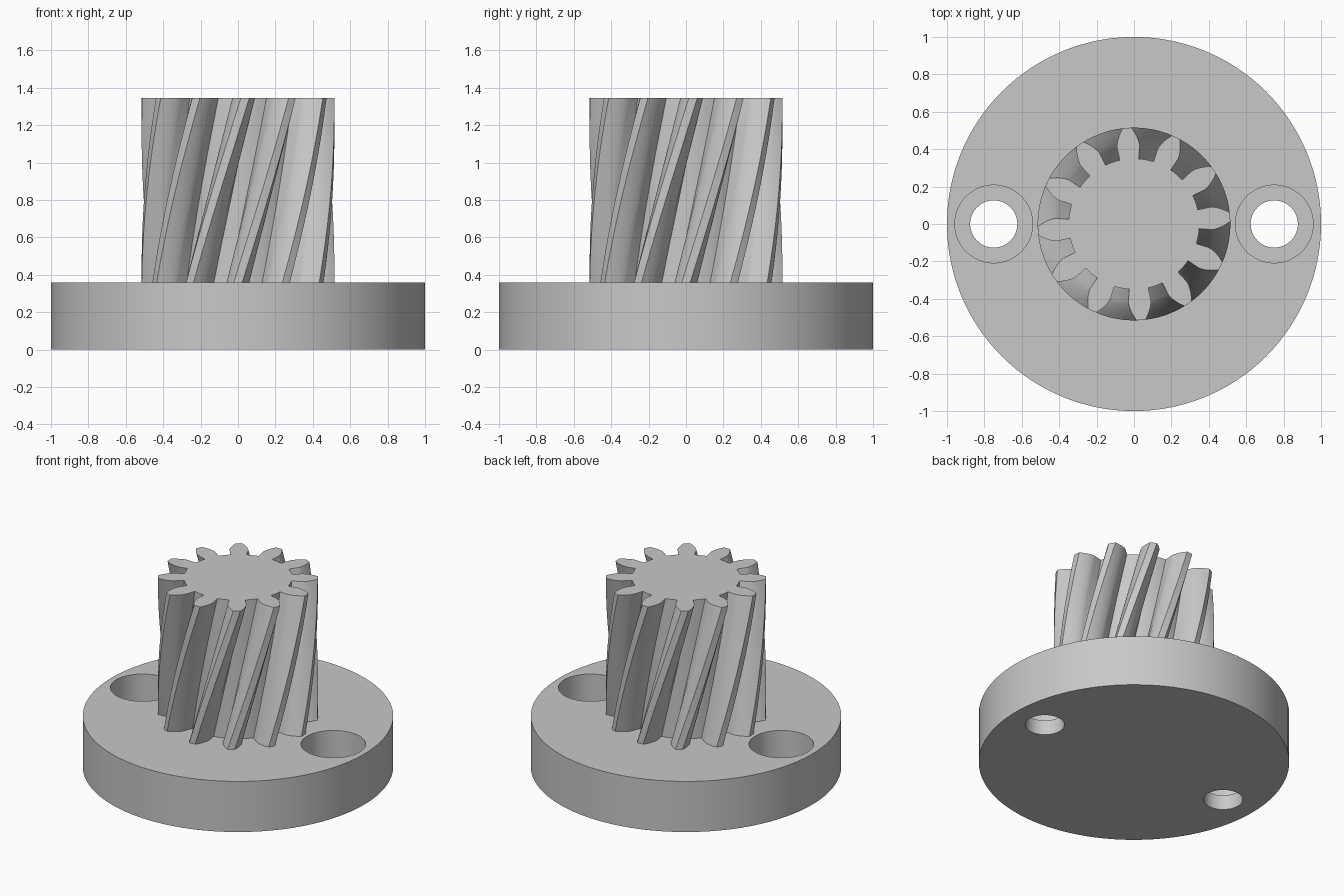
import bpy
import bmesh
from math import pi, cos, sin, tan, acos, radians

if "Cube" in bpy.data.objects:
    bpy.data.objects.remove(bpy.data.objects["Cube"], do_unlink=True)

# One plain grey for everything
grey = bpy.data.materials.new("plain grey")
grey.use_nodes = True
colour = (0.58, 0.58, 0.58, 1)
grey.diffuse_color = colour
grey.node_tree.nodes["Principled BSDF"].inputs["Base Color"].default_value = colour

PLATE_TOP, GEAR_TOP = 0.36, 1.345
TEETH, MODULE = 12, 0.0736
LAYERS = 32


def make_object(name, bm):
    bmesh.ops.recalc_face_normals(bm, faces=bm.faces)
    mesh = bpy.data.meshes.new(name)
    bm.to_mesh(mesh)
    bm.free()
    mesh.materials.append(grey)
    obj = bpy.data.objects.new(name, mesh)
    bpy.context.collection.objects.link(obj)
    return obj


def activate(obj):
    bpy.ops.object.select_all(action="DESELECT")
    obj.select_set(True)
    bpy.context.view_layer.objects.active = obj


def skin(name, rings):
    """Join equal rings of points into a closed solid with flat end caps."""
    bm = bmesh.new()
    loops = [[bm.verts.new(p) for p in ring] for ring in rings]
    for low, high in zip(loops, loops[1:]):
        for i in range(len(low)):
            j = (i + 1) % len(low)
            bm.faces.new((low[i], low[j], high[j], high[i]))
    bm.faces.new(loops[0][::-1])
    bm.faces.new(loops[-1])
    return make_object(name, bm)


def lathe(name, profile, x=0, segments=96):
    """Turn a list of (radius, height) steps about a vertical axis."""
    turns = [2 * pi * i / segments for i in range(segments)]
    return skin(name, [[(x + r * cos(a), r * sin(a), z) for a in turns]
                       for r, z in profile])


def smooth(obj):
    activate(obj)
    bpy.ops.object.shade_smooth_by_angle(angle=radians(30))


# Round base plate with two counterbored screw holes
plate = lathe("base_plate", [(1, 0), (1, PLATE_TOP)], segments=128)
for side in (-1, 1):
    cutter = lathe("hole_cutter", [(0.126, -0.1), (0.126, 0.105),
                                   (0.208, 0.105), (0.208, 0.5)], side * 0.75, 64)
    cutter.hide_render = True
    activate(plate)
    cut = plate.modifiers.new("screw_hole", "BOOLEAN")
    cut.operation = "DIFFERENCE"
    cut.solver = "EXACT"
    cut.object = cutter
    bpy.ops.object.modifier_apply(modifier=cut.name)
    bpy.data.objects.remove(cutter, do_unlink=True)
smooth(plate)

# Involute tooth outline as (radius, angle)
pitch_r = TEETH * MODULE / 2
tip_r = pitch_r + MODULE
root_r = pitch_r - 1.25 * MODULE
base_r = pitch_r * cos(radians(20))


def involute(r):
    a = acos(min(1, base_r / r))
    return tan(a) - a


def half_angle(r):
    return pi / (2 * TEETH) + involute(pitch_r) - involute(max(r, base_r))


flank = [(root_r, half_angle(root_r))]
for i in range(9):
    r = base_r + (tip_r - base_r) * (i / 8) ** 1.5
    flank.append((r, half_angle(r)))
tooth = [(r, -a) for r, a in flank] + [(tip_r, 0)] + flank[::-1]
gap_start = half_angle(root_r)
gap_width = 2 * pi / TEETH - 2 * gap_start
tooth += [(root_r, gap_start + gap_width * t / 4) for t in (1, 2, 3)]
outline = [(r, a + 2 * pi * k / TEETH) for k in range(TEETH) for r, a in tooth]

# Helical gear: the outline turns steadily as it rises
rings = []
for n in range(LAYERS + 1):
    t = n / LAYERS
    twist = radians(34.2) * t
    z = PLATE_TOP + (GEAR_TOP - PLATE_TOP) * t
    rings.append([(r * cos(a + twist), r * sin(a + twist), z) for r, a in outline])
smooth(skin("helical_gear", rings))
